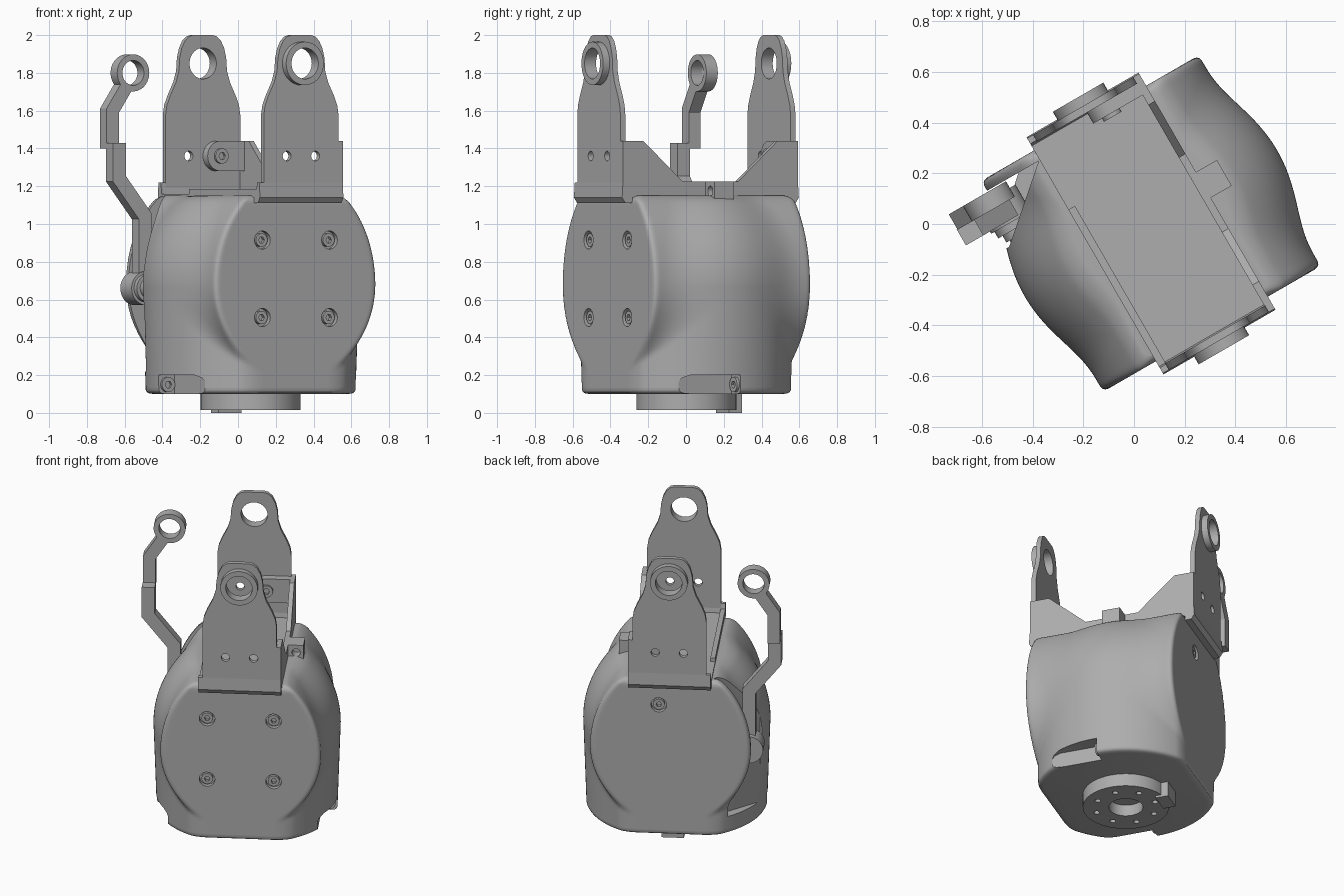
import bpy, bmesh, math
from mathutils import Matrix, Vector

if "Cube" in bpy.data.objects:
    bpy.data.objects.remove(bpy.data.objects["Cube"])

grey = bpy.data.materials.new("machined_grey")
grey.use_nodes = True
GREY = (0.42, 0.42, 0.42, 1)
grey.diffuse_color = GREY
grey.node_tree.nodes["Principled BSDF"].inputs["Base Color"].default_value = GREY

# the whole assembly is built square, then turned on its base
PLACE = Matrix.Translation((0.067, 0.002, 0)) @ Matrix.Rotation(math.radians(30), 4, "Z")
AXES = {"x": lambda a, b, c: (c, a, b), "y": lambda a, b, c: (a, c, b), "z": lambda a, b, c: (a, b, c)}


def finish(name, bm):
    bmesh.ops.recalc_face_normals(bm, faces=bm.faces)
    mesh = bpy.data.meshes.new(name)
    bm.to_mesh(mesh)
    bm.free()
    mesh.transform(PLACE)
    mesh.materials.append(grey)
    ob = bpy.data.objects.new(name, mesh)
    bpy.context.collection.objects.link(ob)
    return ob


def prism(name, outline, axis, lo, hi):
    """Extrude a flat outline along an axis."""
    bm = bmesh.new()
    rings = [[bm.verts.new(AXES[axis](a, b, c)) for a, b in outline] for c in (lo, hi)]
    n = len(outline)
    for i in range(n):
        j = (i + 1) % n
        bm.faces.new((rings[0][i], rings[0][j], rings[1][j], rings[1][i]))
    for ring in rings:
        bm.faces.new(ring)
    return finish(name, bm)


def circle(a, b, r, n=40):
    return [(a + r * math.cos(math.tau * i / n), b + r * math.sin(math.tau * i / n)) for i in range(n)]


def disc(name, a, b, r, axis, lo, hi, n=40):
    return prism(name, circle(a, b, r, n), axis, lo, hi)


def box(name, x0, x1, y0, y1, z0, z1):
    return prism(name, [(x0, y0), (x1, y0), (x1, y1), (x0, y1)], "z", z0, z1)


def strip(path, width):
    """Outline of a bar of even width along a path."""
    pts = [Vector(p) for p in path]
    left, right = [], []
    for i, p in enumerate(pts):
        d0 = (p - pts[i - 1]).normalized() if i else (pts[1] - p).normalized()
        d1 = (pts[i + 1] - p).normalized() if i < len(pts) - 1 else d0
        d = (d0 + d1).normalized()
        off = Vector((-d.y, d.x)) * width / 2 / max(d.dot(d0), 0.5)
        left.append(tuple(p + off))
        right.append(tuple(p - off))
    return left + right[::-1]


def combine(ob, other, how="DIFFERENCE"):
    mod = ob.modifiers.new(how.lower(), "BOOLEAN")
    mod.operation, mod.object, mod.solver = how, other, "EXACT"
    bpy.context.view_layer.objects.active = ob
    bpy.ops.object.modifier_apply(modifier=mod.name)
    bpy.data.objects.remove(other)


def socket_screw(name, x, z, y, out, r=0.035):
    """Screw head with a hexagonal socket, facing along y."""
    head = disc(name, x, z, r, "y", *sorted((y, y - out * 0.05)), 24)
    combine(head, disc("hex", x, z, r * 0.5, "y", *sorted((y + out * 0.01, y - out * 0.025)), 6))


def smooth_max(a, b, k):
    h = max(k - abs(a - b), 0) / k
    return max(a, b) + h * h * k / 4


def smooth_min(a, b, k):
    return -smooth_max(-a, -b, k)


# body: domed upright housing blended with a cross drum, flat at both ends
MID, TOP, LOW, DEPTH = 0.68, 1.15, 0.1, 0.48


def body_radius(t, z):
    c, s = max(abs(math.cos(t)), 1e-3), max(abs(math.sin(t)), 1e-3)
    dz = z - MID
    drum = math.sqrt(max(0.495 ** 2 - dz * dz * (0.7 if dz > 0 else 1), 0.0025))
    housing = 0.575 + 0.035 * min(dz, 0)
    if dz > 0:
        housing = math.sqrt(0.575 ** 2 - dz * dz)
    side = smooth_max(min(drum / c, 2), housing, 0.08)
    r = smooth_min(side, min(DEPTH / s, 2), 0.04)
    edge = max(0, z - (TOP - 0.04), (LOW + 0.02 - z) * 2) / 0.04
    return r - 0.04 * (1 - math.sqrt(max(0, 1 - min(edge, 1) ** 2)))


N = 400
levels = [LOW, LOW + 0.004, LOW + 0.01, LOW + 0.02]
levels += [0.12 + 0.99 * i / 60 for i in range(1, 61)]
levels += [TOP - 0.04 * (1 - math.sin(math.pi / 2 * i / 6)) for i in range(1, 7)]
bm = bmesh.new()
rings = []
for z in levels:
    ring = []
    for i in range(N):
        t = math.tau * (i + 0.5) / N
        r = body_radius(t, z)
        ring.append(bm.verts.new((r * math.cos(t), r * math.sin(t), z)))
    rings.append(ring)
for lower, upper in zip(rings, rings[1:]):
    for i in range(N):
        j = (i + 1) % N
        bm.faces.new((lower[i], lower[j], upper[j], upper[i]))
bm.faces.new(rings[0])
bm.faces.new(rings[-1])
body = finish("body", bm)

# lever slot in one side and foot pockets on both sides, each with a screw
slot = [(-0.53, 0.2), (-0.26, 0.435), (-0.8, 0.435), (-0.8, 0.2)]
combine(body, prism("slot", slot, "z", 0.22, 1.3))
pocket = [(0.01, 0.05), (0.01, 0.2), (-0.26, 0.2), (-0.3, 0.185), (-0.325, 0.15), (-0.33, 0.05)]
for side in (-1, 1):
    combine(body, prism("pocket", pocket, "x", *sorted((side * 0.46, side * 0.7))))
    socket_screw("foot_screw", side * 0.505, 0.15, -0.005, -1, 0.04)

# sunk socket screws in the end faces
screws = [(x, z, -1) for x in (-0.205, 0.205) for z in (0.505, 0.915)] + [(0.07, 0.98, 1)]
for x, z, out in screws:
    face = out * DEPTH
    combine(body, disc("bore", x, z, 0.048, "y", *sorted((face + out * 0.05, face - out * 0.03)), 32))
    socket_screw("face_screw", x, z, face - out * 0.008, out)

# output hub under the body
hub = disc("hub", 0, 0, 0.265, "z", 0.015, 0.11, 64)
combine(hub, disc("bore", 0, 0, 0.105, "z", -0.1, 0.09))
for i in range(8):
    x, y = 0.19 * math.cos(math.tau * i / 8), 0.19 * math.sin(math.tau * i / 8)
    combine(hub, disc("hole", x, y, 0.018, "z", -0.1, 0.06, 16))
box("hub_tab", -0.07, 0.07, 0.22, 0.3, 0, 0.11)

# channel bracket: floor with bent skirts, then an upright at each end
half = [(0.535, 1.22), (0.54, 1.14), (0.52, 1.11), (0.478, 1.11), (0.478, 1.14)]
floor = half + [(-y, z) for y, z in half[::-1]] + [(-0.51, 1.22), (-0.5, 1.16), (0.5, 1.16), (0.51, 1.22)]
prism("bracket_floor", floor, "x", -0.255, 0.255)
edge = [(0.228, 1.18), (0.228, 1.58), (0.22, 1.63), (0.2, 1.68), (0.165, 1.75), (0.147, 1.81),
        (0.142, 1.88), (0.13, 1.93), (0.11, 1.97), (0.085, 1.993), (0.06, 2.0)]
outline = edge + [(-x, z) for x, z in edge[::-1]]
for name, out in (("front_upright", -1), ("back_upright", 1)):
    ob = prism(name, outline, "y", *sorted((out * 0.505, out * 0.535)))
    combine(ob, disc("boss", 0, 1.85, 0.115, "y", *sorted((out * 0.51, out * 0.575))), "UNION")
    combine(ob, disc("bore", 0, 1.85, 0.082, "y", *sorted((out * 0.4, out * 0.7))))
    for x in (-0.087, 0.087):
        combine(ob, disc("hole", x, 1.36, 0.026, "y", *sorted((out * 0.4, out * 0.7)), 20))

# side wall with raised wings, low lip opposite, and the clip block
wing = [(0.535, 1.15), (0.535, 1.44), (0.41, 1.44), (0.17, 1.225)]
prism("side_wall", wing + [(-y, z) for y, z in wing[::-1]], "x", 0.225, 0.255)
for out in (-1, 1):
    box("wing_return", 0.2, 0.255, *sorted((out * 0.505, out * 0.535)), 1.15, 1.44)
box("low_lip", -0.255, -0.225, -0.535, 0.21, 1.14, 1.185)
clip = box("clip_block", 0.25, 0.35, -0.03, 0.087, 1.075, 1.225)
combine(clip, disc("hole", 0.305, 1.175, 0.026, "y", -0.1, 0.03, 20))
disc("inner_tab", 0.08, 1.36, 0.08, "y", 0.455, 0.51)
box("inner_tab_arm", 0.08, 0.235, 0.455, 0.51, 1.28, 1.44)
socket_screw("inner_tab_screw", 0.08, 1.36, 0.44, -1, 0.04)

# cranked link: two offset bars, with an eye on top and a pivot below
X, EYE, PIVOT = -0.635, (-0.51, 1.8), (-0.476, 0.66)
upper = prism("link_upper", strip([(-0.545, 1.735), (X, 1.6), (X, 1.4)], 0.075), "y", 0.36, 0.43)
combine(upper, disc("eye", *EYE, 0.098, "y", 0.36, 0.43), "UNION")
combine(upper, disc("bore", *EYE, 0.066, "y", 0.3, 0.5))
prism("link_lower", strip([(X, 1.43), (X, 1.24), (-0.476, 1.04), PIVOT], 0.08), "y", 0.29, 0.365)
for r, lo, hi in ((0.09, 0.28, 0.4), (0.075, 0.25, 0.28), (0.055, 0.22, 0.25)):
    disc("link_pivot", *PIVOT, r, "y", lo, hi)
socket_screw("pivot_screw", *PIVOT, 0.2, -1, 0.04)

# soft shading with crisp edges
for ob in bpy.context.collection.objects:
    if ob.type == "MESH" and ob.data.materials and ob.data.materials[0] == grey:
        bpy.ops.object.select_all(action="DESELECT")
        ob.select_set(True)
        bpy.context.view_layer.objects.active = ob
        bpy.ops.object.shade_smooth_by_angle(angle=math.radians(32))
